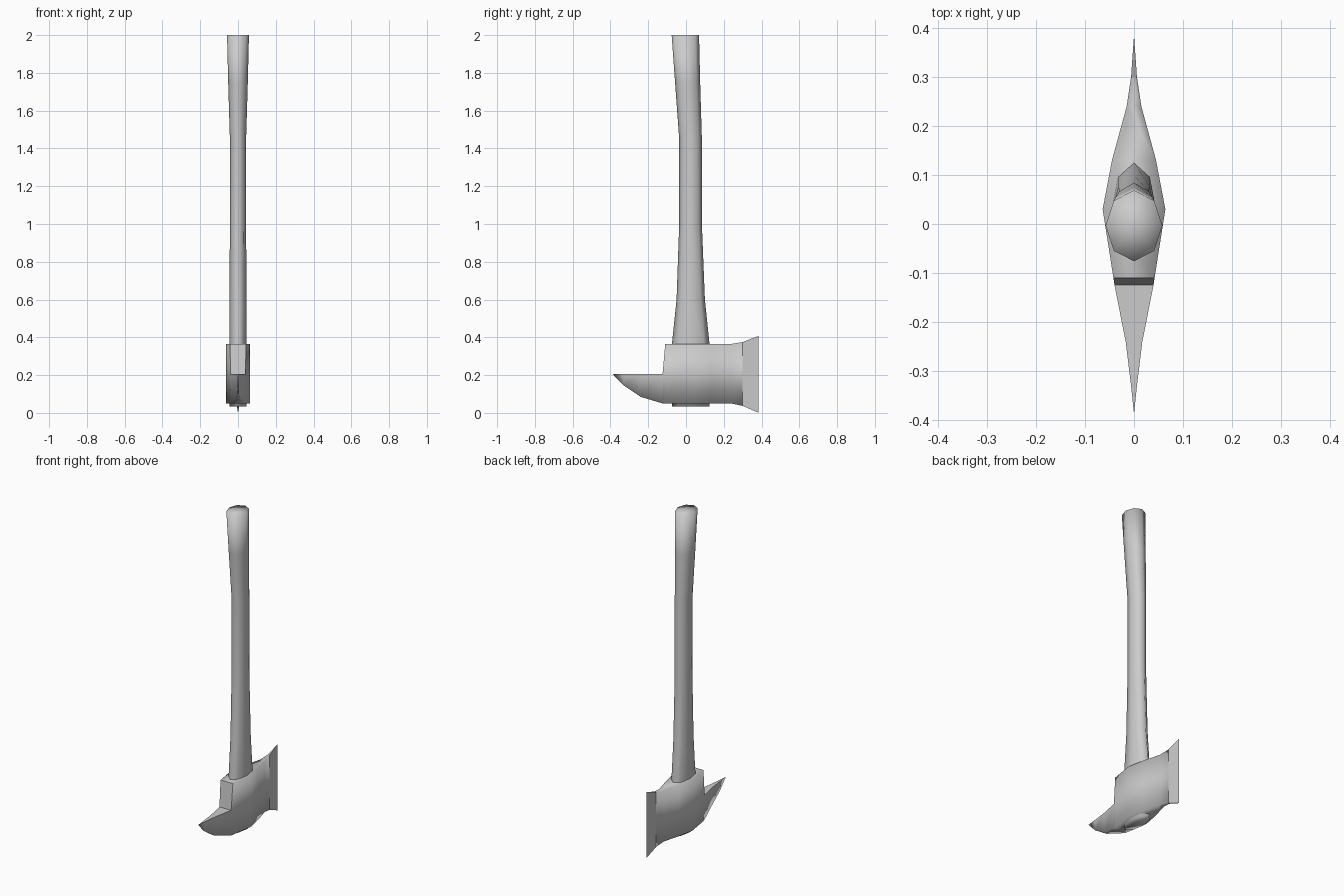
import bpy, bmesh, math

cube = bpy.data.objects.get("Cube")
if cube:
    bpy.data.objects.remove(cube, do_unlink=True)

grey = bpy.data.materials.new("light grey")
grey.use_nodes = True
colour = (0.6, 0.6, 0.6, 1)
grey.diffuse_color = colour
grey.node_tree.nodes["Principled BSDF"].inputs["Base Color"].default_value = colour


def loft(name, rings, cap_fans=False, is_flat=lambda face: False):
    """Skin equal-length closed rings, smooth except where is_flat says so."""
    bm = bmesh.new()
    loops = [[bm.verts.new(p) for p in ring] for ring in rings]
    n = len(rings[0])
    for a, b in zip(loops, loops[1:]):
        for i in range(n):
            j = (i + 1) % n
            bm.faces.new((a[i], a[j], b[j], b[i]))
    if cap_fans:
        caps = [bm.faces.new(loops[0]), bm.faces.new(loops[-1])]
        bmesh.ops.poke(bm, faces=caps)
    bmesh.ops.remove_doubles(bm, verts=bm.verts, dist=0.0005)
    bmesh.ops.recalc_face_normals(bm, faces=bm.faces)
    for f in bm.faces:
        f.smooth = not is_flat(f)
    mesh = bpy.data.meshes.new(name)
    bm.to_mesh(mesh)
    bm.free()
    mesh.materials.append(grey)
    obj = bpy.data.objects.new(name, mesh)
    bpy.context.collection.objects.link(obj)
    return obj


# Handle: octagonal rings given as height, front y, back y, half width
def octagon(z, y0, y1, w):
    mid, r = (y0 + y1) / 2, (y1 - y0) / 2
    return [(w * math.sin(k * math.pi / 4), mid + r * math.cos(k * math.pi / 4), z)
            for k in range(8)]


handle_rings = [
    (0.035, -0.075, 0.125, 0.046),
    (0.36, -0.075, 0.125, 0.046),
    (0.6, -0.05, 0.1, 0.045),
    (1.0, -0.036, 0.084, 0.043),
    (1.45, -0.036, 0.084, 0.043),
    (1.75, -0.058, 0.075, 0.052),
    (2.0, -0.076, 0.069, 0.058),
]
loft("handle", [octagon(*r) for r in handle_rings], cap_fans=True)


# Head: cross-sections from spike tip to blade edge,
# given as y, bottom z, top z, bottom half width, top half width
def section(y, z0, z1, w0, w1):
    return [(-w0, y, z0), (w0, y, z0), (w1, y, z1), (-w1, y, z1)]


head_sections = [
    (-0.388, 0.205, 0.205, 0, 0),
    (-0.33, 0.145, 0.205, 0.002, 0.006),
    (-0.24, 0.085, 0.205, 0.007, 0.017),
    (-0.124, 0.05, 0.205, 0.038, 0.04),
    (-0.11, 0.05, 0.365, 0.042, 0.042),
    (0.03, 0.05, 0.365, 0.064, 0.064),
    (0.13, 0.05, 0.365, 0.045, 0.045),
    (0.24, 0.05, 0.365, 0.015, 0.015),
    (0.3, 0.037, 0.375, 0.006, 0.006),
    (0.385, 0.0, 0.408, 0, 0),
]


def head_flat(face):
    # Ground blade, spike top and the poll face stay flat
    c = face.calc_center_median()
    return c.y > 0.3 or (c.y < -0.11 and face.normal.z > 0.9) or face.normal.y < -0.9


loft("axe_head", [section(*s) for s in head_sections], is_flat=head_flat)
